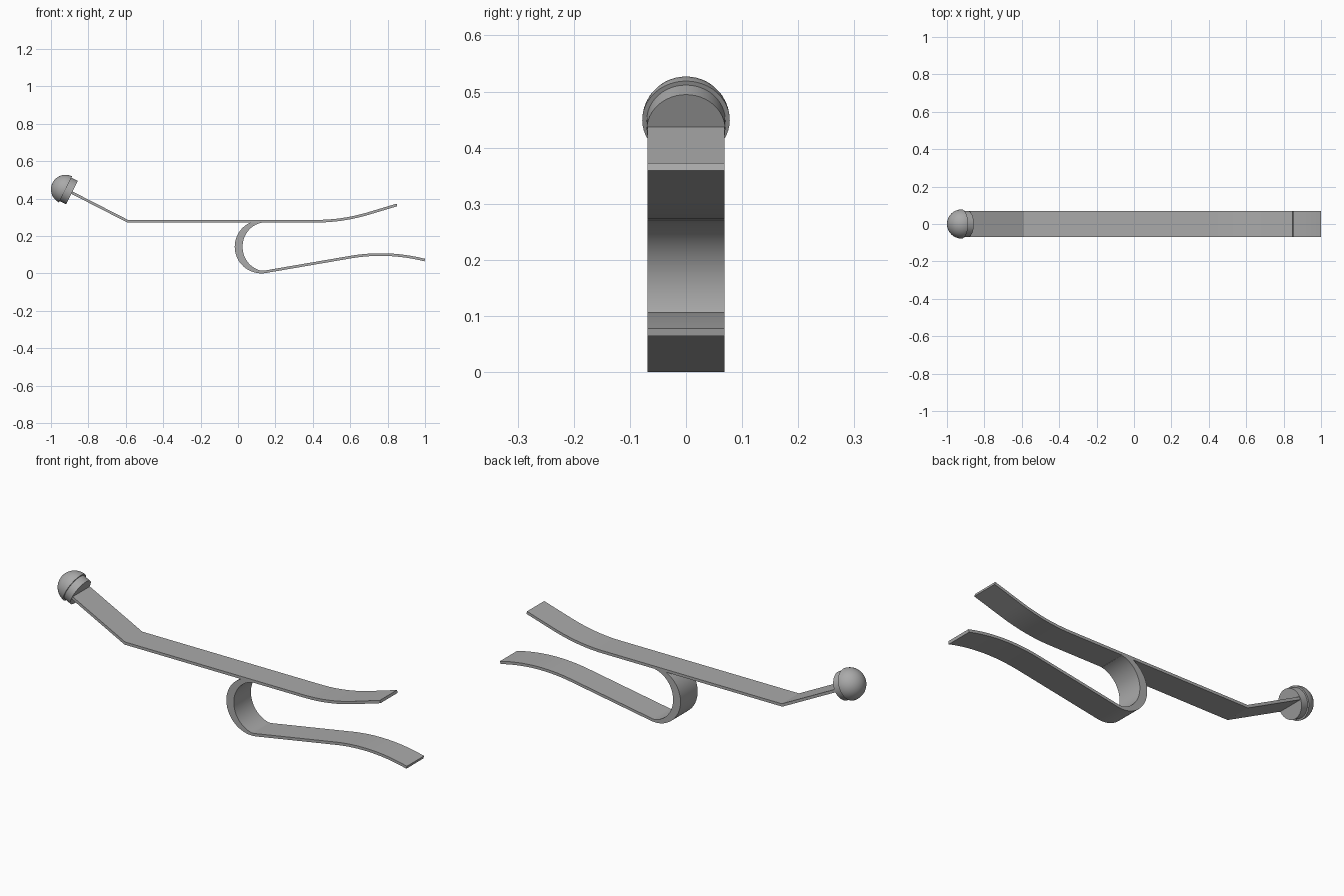
import bpy, bmesh
from math import sin, cos, pi, radians, atan
from mathutils import Vector, Matrix

if "Cube" in bpy.data.objects:
    bpy.data.objects.remove(bpy.data.objects["Cube"], do_unlink=True)

GREY = (0.4, 0.4, 0.4, 1)
metal = bpy.data.materials.new("plain grey")
metal.diffuse_color = GREY
metal.use_nodes = True
metal.node_tree.nodes["Principled BSDF"].inputs["Base Color"].default_value = GREY

THICK = 0.014
HALF_WIDTH = 0.069


def finish(bm, name):
    bmesh.ops.recalc_face_normals(bm, faces=bm.faces)
    mesh = bpy.data.meshes.new(name)
    bm.to_mesh(mesh)
    bm.free()
    mesh.materials.append(metal)
    obj = bpy.data.objects.new(name, mesh)
    bpy.context.collection.objects.link(obj)
    bpy.ops.object.select_all(action='DESELECT')
    obj.select_set(True)
    bpy.context.view_layer.objects.active = obj
    bpy.ops.object.shade_smooth_by_angle(angle=radians(20))
    return obj


def ribbon(name, path):
    """Bent strip along (x, z, thickness) centre points, extruded across y."""
    pts = [Vector((x, z)) for x, z, t in path]
    bm = bmesh.new()
    rings = []
    for i, p in enumerate(pts):
        before = (p - pts[i - 1]).normalized() if i else None
        after = (pts[i + 1] - p).normalized() if i < len(pts) - 1 else None
        d = ((before or after) + (after or before)).normalized()
        half = path[i][2] / 2 / d.dot(before or after)
        n = Vector((-d.y, d.x)) * half
        rings.append([bm.verts.new((q.x, y, q.y)) for q, y in
                      ((p + n, -HALF_WIDTH), (p + n, HALF_WIDTH),
                       (p - n, HALF_WIDTH), (p - n, -HALF_WIDTH))])
    for a, b in zip(rings, rings[1:]):
        for k in range(4):
            bm.faces.new((a[k], a[k - 1], b[k - 1], b[k]))
    bm.faces.new(rings[0])
    bm.faces.new(rings[-1])
    return finish(bm, name)


# Upper strip: raised arm, flat middle, upswept tip
upper = [(-0.887, 0.431, THICK), (-0.59, 0.279, THICK)]
for i in range(13):
    u = 0.28 * i / 12
    upper.append((0.42 + u, 0.279 + 0.535 * u * u, THICK))
upper.append((0.85, 0.366, THICK))
ribbon("upper_strip", upper)

# Spring loop, thickest at its back, running into the lower leg
SLOPE, R = 0.172, 0.1425
lower = []
end_angle = 1.5 * pi + atan(SLOPE)
for i in range(41):
    a = pi / 2 + (end_angle - pi / 2) * i / 40
    t = THICK + 0.028 * max(0, -cos(a))
    lower.append((0.125 + (R - t / 2) * cos(a), R + (R - t / 2) * sin(a), t))
x0, z0, _ = lower[-1]
z0 += SLOPE * (0.6 - x0)
for i in range(17):
    u = 0.399 * i / 16
    lower.append((0.6 + u, z0 + SLOPE * u - 0.53 * u * u, THICK))
ribbon("spring_loop_and_lower_leg", lower)

# Knob: collar and domed cap, revolved about the arm direction
COLLAR, RIM, LENGTH = 0.07, 0.078, 0.038
profile = [(0, 0), (COLLAR, 0), (COLLAR, LENGTH)]
profile += [(RIM * cos(a), LENGTH + RIM * sin(a))
            for a in (pi / 2 * i / 12 for i in range(13))]
bm = bmesh.new()
verts = [bm.verts.new((r, 0, h)) for r, h in profile]
edges = [bm.edges.new(pair) for pair in zip(verts, verts[1:])]
bmesh.ops.spin(bm, geom=verts + edges, cent=(0, 0, 0), axis=(0, 0, 1),
               angle=2 * pi, steps=48, use_merge=True)
bmesh.ops.remove_doubles(bm, verts=bm.verts, dist=0.0001)
axis = Vector((-0.894, 0, 0.447))
turn = axis.to_track_quat('Z', 'Y').to_matrix().to_4x4()
bm.transform(Matrix.Translation((-0.888, 0, 0.432)) @ turn)
finish(bm, "end_knob")
